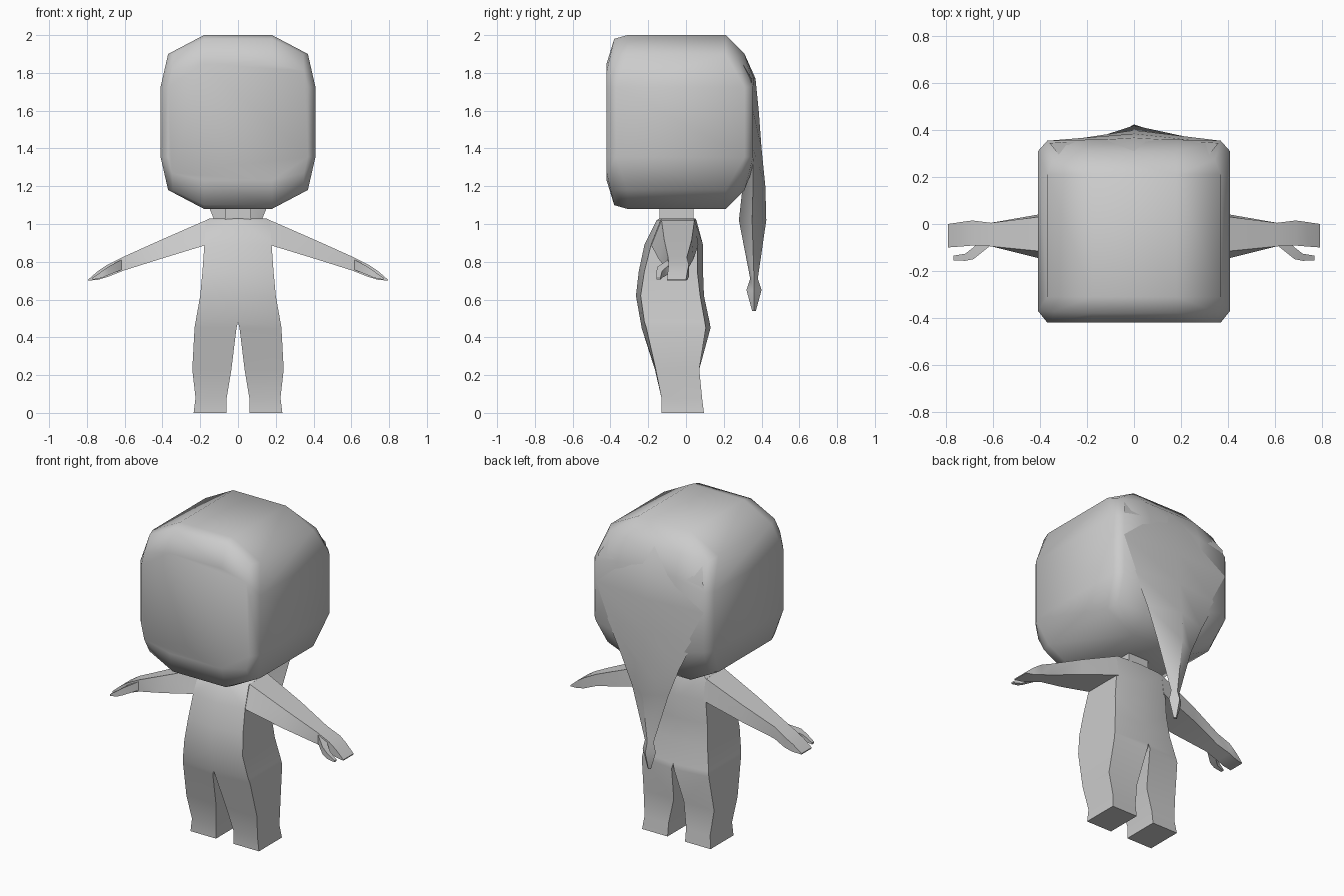
import bpy, bmesh, math

if "Cube" in bpy.data.objects:
    bpy.data.objects.remove(bpy.data.objects["Cube"])

grey = bpy.data.materials.new("plain grey")
grey.diffuse_color = (0.6, 0.6, 0.6, 1)
grey.use_nodes = True
grey.node_tree.nodes["Principled BSDF"].inputs["Base Color"].default_value = grey.diffuse_color


def finish(name, bm, mirror=False, angle=45):
    """Turn a bmesh into a named, shaded object."""
    bmesh.ops.recalc_face_normals(bm, faces=bm.faces)
    if mirror:  # drop walls lying in the mirror plane
        inner = [f for f in bm.faces if all(abs(v.co.x) < 1e-4 for v in f.verts)]
        bmesh.ops.delete(bm, geom=inner, context='FACES')
    mesh = bpy.data.meshes.new(name)
    bm.to_mesh(mesh)
    bm.free()
    mesh.materials.append(grey)
    mesh.shade_smooth()
    mesh.set_sharp_from_angle(angle=math.radians(angle))
    obj = bpy.data.objects.new(name, mesh)
    bpy.context.collection.objects.link(obj)
    if mirror:
        obj.modifiers.new("mirror", 'MIRROR').use_clip = True
    return obj


def loft(name, rings, mirror=False, angle=45):
    """Skin a stack of equal-length rings and cap both ends."""
    bm = bmesh.new()
    loops = [[bm.verts.new(p) for p in ring] for ring in rings]
    n = len(loops[0])
    for a, b in zip(loops, loops[1:]):
        for i in range(n):
            j = (i + 1) % n
            bm.faces.new((a[i], a[j], b[j], b[i]))
    bm.faces.new(loops[0])
    bm.faces.new(loops[-1])
    return finish(name, bm, mirror, angle)


def limb_ring(x, top, bottom, top_y, bottom_y):
    """Four-sided section across the x axis."""
    return [(x, top_y[0], top), (x, top_y[1], top),
            (x, bottom_y[1], bottom), (x, bottom_y[0], bottom)]


# Head: rounded box made as the hull of its panel, edge and corner points
# (half width, y, half height above the head centre)
head_points = [
    (.18, -.31, .46), (.18, .21, .46),                      # top panel
    (.18, -.38, .44), (.18, .31, .36),                      # front and back edges
    (.37, -.31, .36), (.37, .21, .36),                      # side edges
    (.345, -.375, .36), (.345, .275, .34),                  # corners
    (.18, -.42, .31), (.35, -.42, .27), (.37, -.42, .185),  # front panel
    (.18, .36, .23), (.37, .355, .185),                     # back panel
    (.41, -.37, .185), (.41, .31, .185),                    # side panels
]
bm = bmesh.new()
for x, y, z in head_points:
    for sx in (-1, 1):
        for sz in (-1, 1):
            bm.verts.new((sx * x, y, 1.54 + sz * z))
bmesh.ops.convex_hull(bm, input=bm.verts[:])
bmesh.ops.dissolve_limit(bm, angle_limit=0.01, verts=bm.verts[:], edges=bm.edges[:])
finish("head", bm, angle=80)

# Hair: kite-shaped sections running down the back of the head into a tail
# (z, half width, back y, side y, front y)
hair = [
    (1.90, .30, .31, .27, .20), (1.77, .36, .368, .345, .25),
    (1.60, .37, .385, .355, .25), (1.40, .30, .40, .355, .27),
    (1.20, .20, .42, .355, .30), (1.02, .125, .425, .35, .28),
    (.71, .03, .38, .36, .34), (.65, .045, .40, .36, .32),
    (.54, .012, .37, .36, .35),
]
loft("hair_tail", [[(-w, s, z), (0, f, z), (w, s, z), (0, b, z)]
                   for z, w, b, s, f in hair], angle=60)

# Torso and legs: one half, mirrored
# (z, outer x, inner x, outer front/back y, inner front/back y)
body = [
    (0, .235, .06, -.13, .095, -.13, .095),
    (.08, .225, .06, -.13, .085, -.13, .085),
    (.23, .242, .035, -.16, .07, -.165, .07),
    (.45, .23, .008, -.21, .105, -.235, .13),
    (.48, .225, 0, -.22, .10, -.24, .125),
    (.62, .20, 0, -.24, .075, -.265, .095),
    (.75, .188, 0, -.22, .06, -.25, .09),
    (.89, .178, 0, -.185, .06, -.22, .09),
    (1.02, .17, 0, -.135, .045, -.155, .055),
    (1.03, .15, 0, -.125, .04, -.14, .05),
]
loft("torso_and_legs", [[(o, f, z), (i, cf, z), (i, cb, z), (o, b, z)]
                        for z, o, i, f, b, cf, cb in body], mirror=True)

# Neck
loft("neck", [[(-.07, -.14, z), (.07, -.14, z), (.07, .04, z), (-.07, .04, z)]
              for z in (1.0, 1.12)])

# Arms ending in flat hands
loft("arms", [
    limb_ring(.165, 1.022, .89, (-.13, .045), (-.185, .065)),
    limb_ring(.41, .915, .815, (-.115, .03), (-.145, .04)),
    limb_ring(.61, .825, .752, (-.095, .005), (-.095, .005)),
    limb_ring(.69, .785, .72, (-.092, .015), (-.092, .015)),
    limb_ring(.74, .752, .705, (-.096, .008), (-.096, .008)),
    limb_ring(.793, .706, .70, (-.10, 0), (-.10, 0)),
], mirror=True)

# Thumbs
loft("thumbs", [
    limb_ring(.61, .815, .76, (-.09, -.03), (-.09, -.03)),
    limb_ring(.685, .775, .73, (-.15, -.10), (-.15, -.10)),
    limb_ring(.72, .75, .715, (-.157, -.127), (-.157, -.127)),
    limb_ring(.77, .715, .705, (-.155, -.135), (-.155, -.135)),
], mirror=True)
